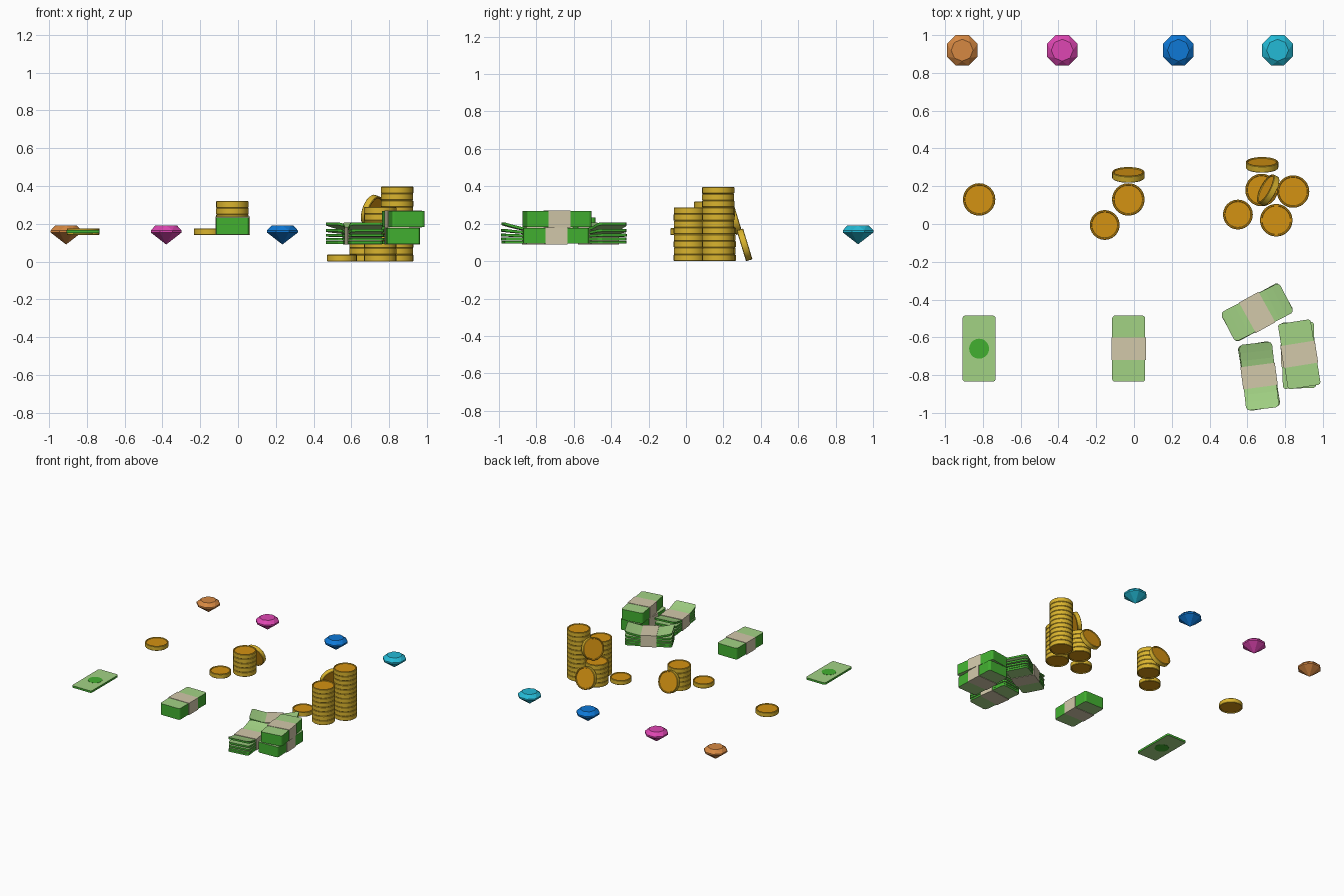
import bpy, bmesh, math, random
from mathutils import Matrix, Vector

if "Cube" in bpy.data.objects:
    bpy.data.objects.remove(bpy.data.objects["Cube"])

random.seed(4)


def material(name, r, g, b):
    lin = [((c / 255 + 0.055) / 1.055) ** 2.4 for c in (r, g, b)]
    m = bpy.data.materials.new(name)
    m.diffuse_color = (*lin, 1)
    m.use_nodes = True
    m.node_tree.nodes["Principled BSDF"].inputs["Base Color"].default_value = m.diffuse_color
    return m


GOLD = material("gold_rim", 218, 180, 46)
AMBER = material("amber_face", 212, 146, 18)
PALE = material("pale_green", 162, 210, 132)
GREEN = material("bill_green", 66, 176, 48)
BAND = material("beige_band", 210, 200, 170)
GEMS = [("orange_gem", -0.91, material("gem_orange", 214, 136, 66)),
        ("pink_gem", -0.38, material("gem_pink", 222, 70, 178)),
        ("blue_gem", 0.235, material("gem_blue", 14, 120, 214)),
        ("cyan_gem", 0.76, material("gem_cyan", 36, 186, 214))]


def finish(bm, name, mats, matrix, rule=None):
    bmesh.ops.recalc_face_normals(bm, faces=bm.faces)
    bm.normal_update()
    if rule:
        for f in bm.faces:
            f.material_index = rule(f)
    me = bpy.data.meshes.new(name)
    bm.to_mesh(me)
    bm.free()
    for m in mats:
        me.materials.append(m)
    ob = bpy.data.objects.new(name, me)
    ob.matrix_world = matrix
    bpy.context.collection.objects.link(ob)
    return ob


def place(x, y, z, rz=0.0, rx=0.0):
    return (Matrix.Translation((x, y, z)) @ Matrix.Rotation(math.radians(rz), 4, 'Z')
            @ Matrix.Rotation(math.radians(rx), 4, 'X'))


# ---- coins: lathed profile with raised rim and recessed faces ----
T, R, SEG = 0.036, 0.086, 24


def coin(name, matrix, s=1.0):
    h = T / 2
    r = R * s
    profile = [(r - 0.011, -h + 0.005), (r - 0.009, -h), (r - 0.003, -h), (r, -h + 0.003),
               (r, h - 0.003), (r - 0.003, h), (r - 0.009, h), (r - 0.011, h - 0.005)]
    bm = bmesh.new()
    rings = [[bm.verts.new((a * math.cos(t), a * math.sin(t), z))
              for t in (2 * math.pi * k / SEG for k in range(SEG))] for a, z in profile]
    for lo, hi in zip(rings, rings[1:]):
        for k in range(SEG):
            j = (k + 1) % SEG
            bm.faces.new((lo[k], lo[j], hi[j], hi[k]))
    bm.faces.new(rings[0])
    bm.faces.new(rings[-1])
    for f in bm.faces:
        f.smooth = len(f.verts) == 4
    ob = finish(bm, name, [GOLD, AMBER], matrix, lambda f: int(abs(f.normal.z) > 0.8))
    for e in ob.data.edges:
        a, b = (ob.data.vertices[i].co for i in e.vertices)
        e.use_edge_sharp = abs(a.z - b.z) < 1e-5 and abs(a.xy.length - b.xy.length) < 1e-5


def coin_stack(name, x, y, z, count):
    for i in range(count):
        coin(f"{name}_{i + 1}", place(x, y, z + T * (i + 0.5), 7.5 * (i % 2)))


coin("single_coin", place(-0.82, 0.13, 0.158))
coin("small_group_loose_coin", place(-0.155, -0.005, 0.158), 0.92)
coin_stack("small_stack_coin", -0.03, 0.13, 0.14, 5)
coin("small_group_leaning_coin", place(-0.03, 0.26, 0.227, 0, -73))
coin("large_group_loose_coin", place(0.55, 0.05, 0.018), 0.92)
coin_stack("medium_stack_coin", 0.753, 0.02, 0, 8)
coin_stack("tall_stack_coin", 0.842, 0.172, 0, 11)
coin_stack("short_stack_coin", 0.675, 0.18, 0, 5)
coin("large_group_leaning_coin", place(0.678, 0.313, 0.087, 0, -73))
coin("large_group_propped_coin", place(0.71, 0.18, 0.267, 62, -73))


# ---- gems: octagonal brilliant cut ----
def gem(name, x, mat):
    bm = bmesh.new()

    def ring(r, z, off):
        return [bm.verts.new((r * math.cos(math.radians(45 * k + off)),
                              r * math.sin(math.radians(45 * k + off)), z)) for k in range(8)]
    low, high = ring(0.088, 0.153, 22.5), ring(0.088, 0.165, 22.5)
    table = ring(0.058, 0.19, 45)
    tip = bm.verts.new((0, 0, 0.09))
    for k in range(8):
        j = (k + 1) % 8
        bm.faces.new((low[k], low[j], high[j], high[k]))
        bm.faces.new((tip, low[j], low[k]))
        bm.faces.new((high[k], high[j], table[k]))
        bm.faces.new((table[k], high[j], table[j]))
    bm.faces.new(table)
    finish(bm, name, [mat], place(x, 0.92, 0))


for g in GEMS:
    gem(*g)


# ---- paper: slab with clipped corners, optionally curling up at both ends ----
W, L = 0.0875, 0.175


def slab(name, matrix, height, lift=0.0, clip=0.012):
    ys = [-L, -L + clip * 0.35, -L + clip]
    if lift:
        ys += [-0.13, -0.09, -0.055]
    ys += [-y for y in reversed(ys)]
    bm = bmesh.new()
    loops = []
    for y in ys:
        edge = max(0, abs(y) - (L - clip)) / clip
        w = W - clip * (0 if edge < 0.01 else 0.35 if edge < 0.9 else 1)
        z = lift * (max(0, abs(y) - 0.05) / (L - 0.05)) ** 1.3
        loops.append([bm.verts.new(c) for c in
                      ((-w, y, z), (w, y, z), (w, y, z + height), (-w, y, z + height))])
    for a, b in zip(loops, loops[1:]):
        for k in range(4):
            j = (k + 1) % 4
            bm.faces.new((a[k], a[j], b[j], b[k]))
    bm.faces.new(loops[0])
    bm.faces.new(loops[-1])
    finish(bm, name, [GREEN, PALE], matrix, lambda f: int(abs(f.normal.z) > 0.6))


def band(name, matrix, height):
    bm = bmesh.new()
    bmesh.ops.create_cube(bm, size=1)
    for v in bm.verts:
        v.co = Vector((v.co.x * 0.184, v.co.y * 0.118, (v.co.z + 0.5) * height))
    finish(bm, name, [BAND], matrix)


def bundle(name, x, y, z, rz, height=0.09):
    slab(name + "_paper", place(x, y, z + 0.003, rz), height - 0.006)
    band(name + "_band", place(x, y, z, rz), height)


def loose_bundle(name, x, y, z, rz):
    for i, lift in enumerate((0, 0, 0.004, 0.012, 0.03)):
        slab(f"{name}_sheet_{i + 1}",
             place(x, y, z + 0.003 + 0.0175 * i, rz + random.uniform(-2, 2)),
             0.0145, lift, 0.018)
    band(name + "_band", place(x, y, z, rz), 0.093)


# single bill with a round medallion on both faces
slab("single_bill", place(-0.82, -0.66, 0.15), 0.016)
disc = bmesh.new()
bmesh.ops.create_cone(disc, cap_ends=True, segments=20, radius1=0.053, radius2=0.053, depth=0.019)
finish(disc, "bill_medallion", [GREEN], place(-0.82, -0.66, 0.158))

# banded bundles
bundle("single_bundle", -0.028, -0.66, 0.14, 0, 0.097)
bundle("lower_bundle", 0.87, -0.695, 0.09, 2)
bundle("upper_bundle", 0.875, -0.69, 0.18, 9)
loose_bundle("angled_loose_bundle", 0.652, -0.468, 0.09, -61)
loose_bundle("front_loose_bundle", 0.662, -0.805, 0.09, 7.5)
